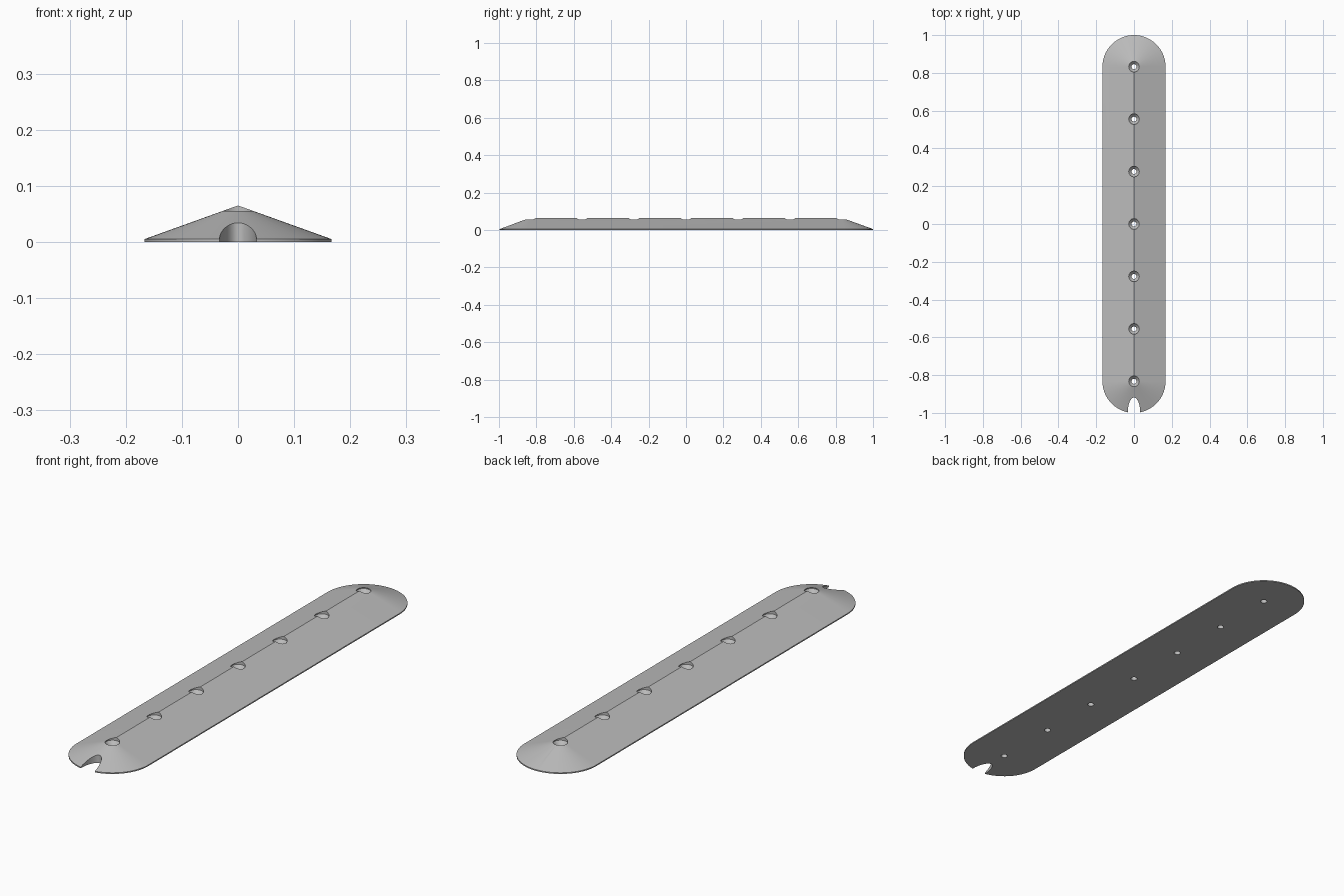
import bpy, bmesh, math

cube = bpy.data.objects.get("Cube")
if cube:
    bpy.data.objects.remove(cube, do_unlink=True)

RADIUS, HALF, RIM, TOP = 0.167, 0.833, 0.005, 0.065
ARC = 48      # segments per rounded end
HOLES = 7


def make_object(name, bm):
    bmesh.ops.recalc_face_normals(bm, faces=bm.faces)
    mesh = bpy.data.meshes.new(name)
    bm.to_mesh(mesh)
    bm.free()
    obj = bpy.data.objects.new(name, mesh)
    bpy.context.collection.objects.link(obj)
    return obj


def add_lathe(bm, profile, y, sides=32):
    """Closed solid turned around a vertical axis at (0, y)."""
    rings = []
    for r, z in profile:
        rings.append([bm.verts.new((r * math.cos(math.tau * i / sides),
                                    y + r * math.sin(math.tau * i / sides), z))
                      for i in range(sides)])
    for a, b in zip(rings, rings[1:]):
        for i in range(sides):
            j = (i + 1) % sides
            bm.faces.new((a[i], a[j], b[j], b[i]))
    bm.faces.new(rings[0])
    bm.faces.new(rings[-1])


# Ridged strip with rounded, conical ends
bm = bmesh.new()
outline = []
for side in (1, -1):
    for i in range(ARC + 1):
        a = math.pi * i / ARC
        outline.append((side * RADIUS * math.cos(a),
                        side * (HALF + RADIUS * math.sin(a))))
low = [bm.verts.new((x, y, 0)) for x, y in outline]
high = [bm.verts.new((x, y, RIM)) for x, y in outline]
back = bm.verts.new((0, HALF, TOP))
front = bm.verts.new((0, -HALF, TOP))
bm.faces.new(low)
n = len(outline)
for i in range(n):
    j = (i + 1) % n
    bm.faces.new((low[i], low[j], high[j], high[i]))
    if i == ARC:
        bm.faces.new((high[i], high[j], front, back))
    elif i == n - 1:
        bm.faces.new((high[i], high[j], back, front))
    else:
        bm.faces.new((high[i], high[j], back if i < ARC else front))
strip = make_object("ridged_strip", bm)

# Countersunk screw holes along the ridge, and the notch in the front end
bm = bmesh.new()
for k in range(HOLES):
    y = -HALF + 2 * HALF * k / (HOLES - 1)
    add_lathe(bm, [(0.013, -0.05), (0.013, 0.036), (0.028, 0.051), (0.028, 0.1)], y)
notch = [(0.033 * math.cos(math.pi * i / 32),
          -0.998 + 0.079 * math.sin(math.pi * i / 32)) for i in range(33)]
notch += [(-0.033, -1.05), (0.033, -1.05)]
bottom = [bm.verts.new((x, y, -0.05)) for x, y in notch]
top = [bm.verts.new((x, y, 0.1)) for x, y in notch]
bm.faces.new(bottom)
bm.faces.new(top)
for i in range(len(notch)):
    j = (i + 1) % len(notch)
    bm.faces.new((bottom[i], bottom[j], top[j], top[i]))
cutter = make_object("hole_cutter", bm)
cutter.hide_render = True

# Cut, then shade smooth with sharp creases
cut = strip.modifiers.new("cut_holes", 'BOOLEAN')
cut.operation = 'DIFFERENCE'
cut.solver = 'EXACT'
cut.object = cutter
bpy.ops.object.select_all(action='DESELECT')
strip.select_set(True)
bpy.context.view_layer.objects.active = strip
bpy.ops.object.modifier_apply(modifier=cut.name)
bpy.data.objects.remove(cutter, do_unlink=True)
bpy.ops.object.shade_smooth_by_angle(angle=math.radians(30))

# Plain grey
grey = bpy.data.materials.new("grey")
grey.use_nodes = True
colour = (0.5, 0.5, 0.5, 1)
grey.diffuse_color = colour
grey.node_tree.nodes["Principled BSDF"].inputs["Base Color"].default_value = colour
strip.data.materials.clear()
strip.data.materials.append(grey)
